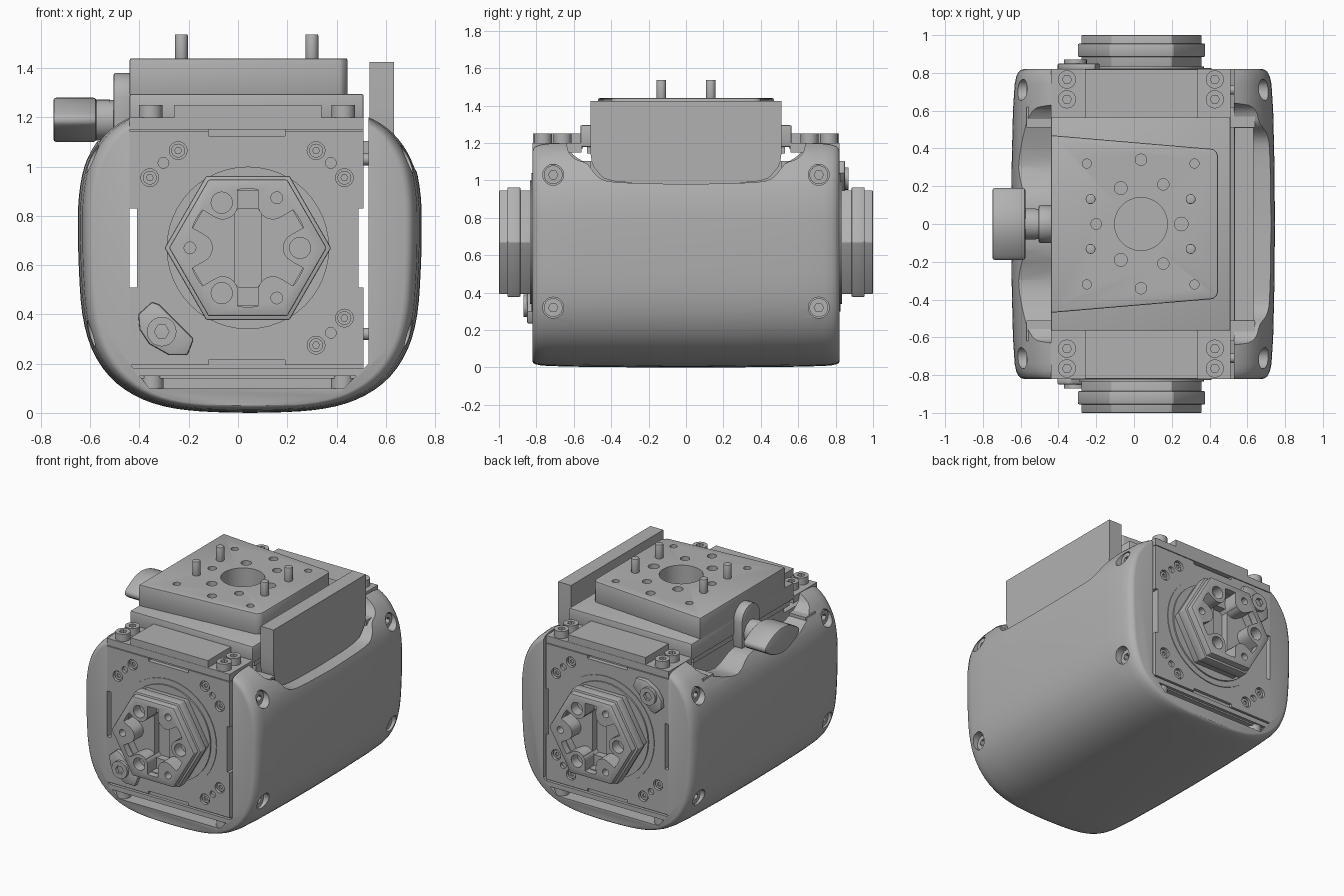
import bpy, bmesh, math
from mathutils import Matrix, Vector

cube = bpy.data.objects.get("Cube")
if cube:
    bpy.data.objects.remove(cube)

GREY = (0.44, 0.44, 0.44, 1)
mat = bpy.data.materials.new("machined_grey")
mat.use_nodes = True
mat.diffuse_color = GREY
mat.node_tree.nodes["Principled BSDF"].inputs["Base Color"].default_value = GREY
parts = []


def place(axis, u, v, a):
    return {"x": (a, u, v), "y": (u, a, v), "z": (u, v, a)}[axis]


def apply(ob, kind, **settings):
    mod = ob.modifiers.new(kind, kind)
    for key, value in settings.items():
        setattr(mod, key, value)
    bpy.context.view_layer.objects.active = ob
    bpy.ops.object.modifier_apply(modifier=mod.name)


def finish(name, bm):
    bmesh.ops.recalc_face_normals(bm, faces=bm.faces)
    mesh = bpy.data.meshes.new(name)
    bm.to_mesh(mesh)
    bm.free()
    mesh.materials.append(mat)
    ob = bpy.data.objects.new(name, mesh)
    bpy.context.collection.objects.link(ob)
    parts.append(ob)
    return ob


def prisms(name, axis, profiles, a0, a1, bevel=0):
    """Extrude one or more outlines along an axis."""
    bm = bmesh.new()
    for pts in profiles:
        ends = [[bm.verts.new(place(axis, u, v, a)) for u, v in pts] for a in (a0, a1)]
        bm.faces.new(ends[0])
        bm.faces.new(ends[1])
        for i in range(len(pts)):
            j = (i + 1) % len(pts)
            bm.faces.new((ends[0][i], ends[0][j], ends[1][j], ends[1][i]))
    ob = finish(name, bm)
    if bevel:
        apply(ob, "BEVEL", width=bevel, segments=2, limit_method="ANGLE")
    return ob


def rect(u0, u1, v0, v1):
    return [(u0, v0), (u1, v0), (u1, v1), (u0, v1)]


def ring(u, v, r, n=24, turn=0):
    step = math.tau / n
    return [(u + r * math.cos(i * step + turn), v + r * math.sin(i * step + turn)) for i in range(n)]


def box(name, x0, x1, y0, y1, z0, z1, bevel=0):
    return prisms(name, "z", [rect(x0, x1, y0, y1)], z0, z1, bevel)


def cut(ob, *args):
    cutter = prisms("cutter", *args)
    cutter.hide_render = True
    apply(ob, "BOOLEAN", operation="DIFFERENCE", solver="EXACT", object=cutter)
    parts.remove(cutter)
    bpy.data.objects.remove(cutter)


def bolts(name, axis, centres, a0, a1, r):
    """Socket head bolts whose heads end at a1."""
    d = math.copysign(0.03, a1 - a0)
    ob = prisms(name, axis, [ring(u, v, r) for u, v in centres], a0, a1)
    cut(ob, axis, [ring(u, v, r * 0.5, 6) for u, v in centres], a1 - d, a1 + d)
    return ob


def copy_turned(ob, name, axis, pivot):
    turn = Matrix.Translation(pivot) @ Matrix.Rotation(math.pi, 4, axis) @ Matrix.Translation(-pivot)
    twin = ob.copy()
    twin.data = ob.data.copy()
    twin.data.transform(turn)
    twin.name = name
    bpy.context.collection.objects.link(twin)
    parts.append(twin)


def spline(pts, steps=3):
    p = [Vector(q) for q in pts]
    out = []
    for i in range(len(p) - 1):
        a, b, c, d = p[max(i - 1, 0)], p[i], p[i + 1], p[min(i + 2, len(p) - 1)]
        for k in range(steps):
            t = k / steps
            out.append(b + ((c - a) * t + (2 * a - 5 * b + 4 * c - d) * t * t
                            + (3 * b - a - 3 * c + d) * t ** 3) / 2)
    return out + [p[-1]]


# Rounded outer shell, lofted from front to rear
CX = 0.048
half = spline([(0, 0), (.2, .006), (.35, .027), (.47, .072), (.57, .148), (.642, .26), (.68, .4),
               (.694, .58), (.698, .75), (.694, .88), (.672, 1), (.628, 1.09), (.567, 1.16),
               (.48, 1.21), (.4, 1.225)])
outline = [(-x, z) for x, z in half[:0:-1]] + [(x, z) for x, z in half]
rows = [(.82, .905), (.816, .925), (.805, .944), (.78, .962), (.74, .974), (.6, .987), (.3, .997)]
stations = [(-y, s) for y, s in rows] + [(0, 1)] + rows[::-1]
bm = bmesh.new()
loops = [[bm.verts.new((CX + x * s, y, .62 + (z - .62) * (s + 1) / 2)) for x, z in outline]
         for y, s in stations]
for a, b in zip(loops, loops[1:]):
    for i in range(len(a)):
        j = (i + 1) % len(a)
        bm.faces.new((a[i], a[j], b[j], b[i]))
bm.faces.new(loops[0])
bm.faces.new(loops[-1])
shell = finish("outer_shell", bm)
cut(shell, "y", [[(-.44, .2), (-.36, .1), (.43, .1), (.53, .2), (.53, 2), (-.44, 2)]], -1, 1)


def saddle(pts):
    curve = spline(pts)
    return [(-y, z) for y, z in curve] + [(y, z) for y, z in curve[::-1][1:]]


# Dipped shell edges and recessed side screws
cut(shell, "x", [saddle([(.66, 1.5), (.64, 1.2), (.6, 1.12), (.53, 1.09), (.47, 1.02), (.37, .99), (0, .98)])], .45, 1)
cut(shell, "x", [saddle([(.65, 1.5), (.63, 1.2), (.58, 1.12), (.47, 1.07), (.3, 1.03), (.14, 1.09), (0, 1.1)])], -1, -.4)
screw_spots = [(y, z) for y in (-.71, .71) for z in (.32, 1.03)]
for name, floor, out in (("left", .63, 1), ("right", -.54, -1)):
    cut(shell, "x", [ring(y, z, .056) for y, z in screw_spots], floor, out)
    bolts(name + "_shell_screws", "x", screw_spots, floor, floor + out * .03, .05)
prisms("shell_standoffs", "x", [ring(y, z, .025, 12) for y, z in screw_spots], .48, .54)
for s in (-1, 1):
    for x0, x1 in ((-.57, -.44), (.51, .64)):
        box("shell_lug", x0, x1, s * .51, s * .62, 1.03, 1.105)

# Inner frame
box("inner_core", -.41, .49, -.8, .8, .14, 1.1)
box("core_foot", -.36, .43, -.7, .7, .08, .15)
box("riser", -.41, .49, -.5, .5, 1.09, 1.2)

# Front plate and its rear twin
MID = Vector((.04, 0, .67))
plate = box("front_plate", -.44, .51, -.82, -.74, .15, 1.19)
cut(plate, "y", [rect(-.5, -.41, .51, .83), rect(.49, .6, .51, .83)], -1, 0)
cut(plate, "y", [rect(-.5, .6, 1.145, 1.157), rect(-.5, .6, .183, .195)], -.9, -.8)
cut(plate, "y", [rect(-.12, .19, 1.125, 1.15), rect(-.12, .19, .19, .215)], -.9, -.79)
corners = [(sx, sz) for sx in (-1, 1) for sz in (-1, 1) if (sx, sz) != (-1, -1)]
plate_spots = [(.037 + sx * dx, .67 + sz * dz) for sx, sz in corners
               for dx, dz in ((.28, .395), (.395, .285))]
pin_holes = [ring(.037 + sx * .34, .67 + sz * .345, .022, 12) for sx, sz in corners]
cut(plate, "y", [ring(x, z, .036) for x, z in plate_spots] + pin_holes, -.9, -.785)
plate_screws = bolts("front_plate_screws", "y", plate_spots, -.78, -.81, .028)
clip = prisms("front_clip", "y", [[(-.405, .4), (-.35, .45), (-.32, .44), (-.18, .3), (-.205, .235),
                                   (-.28, .235), (-.36, .28), (-.4, .34)]], -.815, -.85, .008)
clip_bolt = bolts("front_clip_bolt", "y", [(-.31, .33)], -.82, -.87, .06)
for ob in (plate, plate_screws, clip, clip_bolt):
    copy_turned(ob, ob.name.replace("front", "rear"), "X", MID)

# Hexagonal hub with a round pocket, six bolt bosses and a slot
hub = prisms("front_hub", "y", [ring(.04, .67, .32, 6)], -1, -.815, .006)
REACH, BOSS = .205, .062
pocket = []
for i in range(144):
    t = i * math.tau / 144
    off = (t + math.pi / 6) % (math.pi / 3) - math.pi / 6
    gap = BOSS ** 2 - (REACH * math.sin(off)) ** 2
    r = REACH * math.cos(off) - math.sqrt(gap) if gap > 0 else .24
    pocket.append((.04 + r * math.cos(t), .67 + r * math.sin(t)))


def around(r, turn):
    return ring(.04, .67, r, 3, turn)


cut(hub, "y", [pocket], -1.1, -.9)
cut(hub, "y", [ring(u, v, .043) for u, v in around(.212, 0)], -1.1, -.93)
cut(hub, "y", [ring(u, v, .024, 16) for u, v in around(.235, math.pi / 3)], -1.1, -.93)
slot = [(.04 + x * .055, z) for x, z in ((-.7, .51), (.7, .51), (1, .53), (1, .81),
                                         (.7, .83), (-.7, .83), (-1, .81), (-1, .53))]
cut(hub, "y", [slot], -1.1, -.85)
flange = prisms("front_hub_flange", "y", [ring(.04, .67, .338, 6)], -.955, -.885, .006)
cut(flange, "y", [ring(.04, .67, .27, 6)], -1.1, -.8)
disc = prisms("front_hub_disc", "y", [ring(.04, .67, .37, 48)], -.81, -.825)
seat = prisms("front_hub_seat", "y", [ring(.04, .67, .33, 48)], -.82, -.835)
for ob in (hub, flange, disc, seat):
    copy_turned(ob, ob.name.replace("front", "rear"), "Z", MID)

# End ledges, corner bolts and foot bolts at both ends
for s, end in ((-1, "front"), (1, "rear")):
    box(end + "_ledge", -.44, .51, s * .56, s * .82, 1.15, 1.2)
    box(end + "_ledge_bar", -.26, .34, s * .55, s * .818, 1.17, 1.25)
    bolts(end + "_ledge_bolts", "z", [(x, s * y) for x in (-.355, .428) for y in (.66, .765)], 1.19, 1.25, .048)
    prisms(end + "_foot_bolts", "z", [ring(x, s * .765, .048) for x in (-.35, .425)], .095, .16)

# Slide base and tapered mounting plate
box("slide_base", -.44, .51, -.565, .565, 1.18, 1.295, .008)
box("slide_step", -.43, .5, -.53, .53, 1.145, 1.19)
top = prisms("mounting_plate", "z", [[(-.44, -.47), (.42, -.397), (.437, -.38), (.445, -.36), (.445, .36),
                                      (.437, .38), (.42, .397), (-.44, .47)]], 1.285, 1.44, .008)
spots = [(-.2, 0, .028), (.25, 0, .036)]
for s in (-1, 1):
    spots += [(-.25, s * .32, .024), (.32, s * .32, .024), (.037, s * .34, .03),
              (-.07, s * .19, .034), (.155, s * .21, .03)]
cut(top, "z", [ring(.037, 0, .14, 48)], 1.3, 1.6)
cut(top, "z", [ring(*spot) for spot in spots], 1.37, 1.6)
pin_spots = [(x, y) for x in (-.23, .3) for y in (-.132, .132)]
prisms("mounting_pins", "z", [ring(x, y, .026, 20) for x, y in pin_spots], 1.42, 1.537, .004)

# Upright side plate
edge = saddle([(.51, 1.425), (.51, 1.14), (.475, 1.05), (.38, .995), (0, .975)])
prisms("side_plate", "x", [edge], .533, .633)

# Clamp tab and wing knob
tab = [(-.1, 1.1), (.1, 1.1)] + [(.1 * math.cos(t * math.pi / 12), 1.28 + .1 * math.sin(t * math.pi / 12))
                                 for t in range(13)]
prisms("clamp_tab", "x", [tab], -.505, -.43, .008)
prisms("knob_collar", "x", [ring(0, 1.19, .08)], -.53, -.43)
prisms("knob_neck", "x", [ring(0, 1.19, .083)], -.59, -.52)
wing = []
for i in range(48):
    t = i * math.tau / 48
    rise = math.copysign(abs(math.sin(t)) ** .6, math.sin(t))
    wing.append((.19 * math.cos(t), 1.19 + rise * (.063 - .027 * math.cos(2 * t))))
prisms("wing_knob", "x", [wing], -.75, -.575, .012)

# Smooth curved walls, keep machined edges crisp
bpy.ops.object.select_all(action="DESELECT")
for ob in parts:
    ob.select_set(True)
bpy.context.view_layer.objects.active = shell
bpy.ops.object.shade_smooth_by_angle(angle=math.radians(32))
